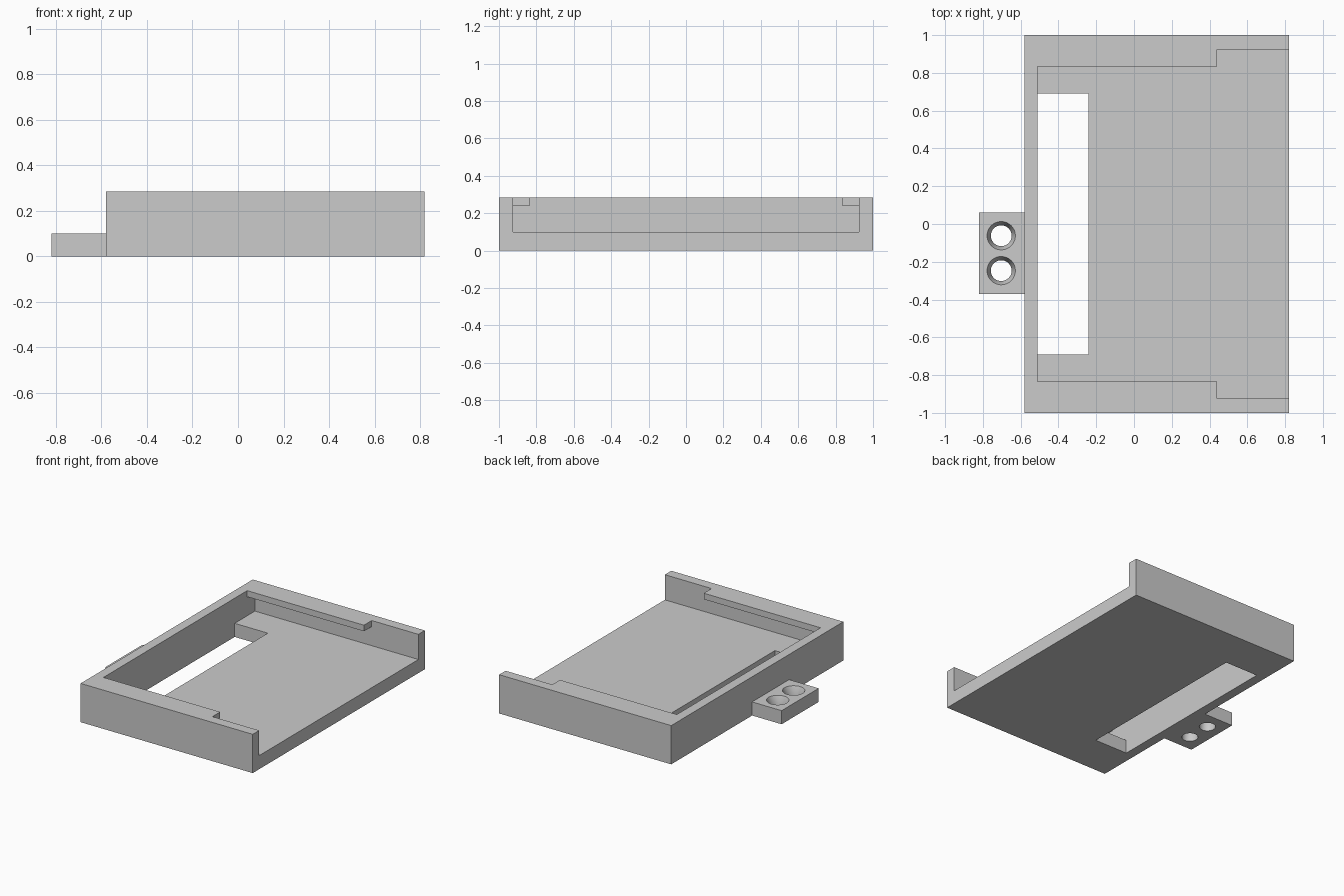
import bpy, bmesh
from mathutils import Vector

cube = bpy.data.objects.get("Cube")
if cube:
    bpy.data.objects.remove(cube, do_unlink=True)

grey = bpy.data.materials.new("plain grey")
grey.use_nodes = True
COLOUR = (0.6, 0.6, 0.6, 1)
grey.diffuse_color = COLOUR
grey.node_tree.nodes["Principled BSDF"].inputs["Base Color"].default_value = COLOUR


def finish(name, bm):
    mesh = bpy.data.meshes.new(name)
    bm.to_mesh(mesh)
    bm.free()
    mesh.materials.append(grey)
    obj = bpy.data.objects.new(name, mesh)
    bpy.context.collection.objects.link(obj)
    return obj


def box(name, low, high):
    low, high = Vector(low), Vector(high)
    bm = bmesh.new()
    bmesh.ops.create_cube(bm, size=1)
    for v in bm.verts:
        v.co = (low + high) / 2 + v.co * (high - low)
    return finish(name, bm)


def cone(name, x, y, z0, z1, r0, r1):
    bm = bmesh.new()
    bmesh.ops.create_cone(bm, cap_ends=True, segments=48, radius1=r0, radius2=r1, depth=z1 - z0)
    bmesh.ops.translate(bm, verts=bm.verts, vec=(x, y, (z0 + z1) / 2))
    return finish(name, bm)


def cut(target, cutter):
    mod = target.modifiers.new("cut", 'BOOLEAN')
    mod.operation = 'DIFFERENCE'
    mod.solver = 'EXACT'
    mod.object = cutter
    bpy.context.view_layer.objects.active = target
    bpy.ops.object.modifier_apply(modifier=mod.name)
    bpy.data.objects.remove(cutter, do_unlink=True)


BACK, OPEN = -0.58, 0.82      # closed and open ends of the tray
INNER = -0.51                 # inside of the end wall
FLOOR, LIP, TOP = 0.10, 0.24, 0.285

# Tray hollowed from one block, leaving overhanging lips on the side walls
tray = box("tray", (BACK, -1, 0), (OPEN, 1, TOP))
cut(tray, box("lower_cavity", (INNER, -0.925, FLOOR), (1, 0.925, LIP)))
cut(tray, box("upper_opening", (INNER, -0.835, FLOOR + 0.05), (1, 0.835, 0.4)))
cut(tray, box("open_end", (0.44, -0.925, FLOOR + 0.05), (1, 0.925, 0.4)))
cut(tray, box("floor_slot", (INNER, -0.69, -0.1), (-0.24, 0.69, 0.15)))

# Mounting tab with two countersunk holes
tab = box("mounting_tab", (-0.82, -0.37, 0), (BACK, 0.06, 0.10))
for y in (-0.062, -0.247):
    cut(tab, cone("screw_hole", -0.703, y, -0.1, 0.2, 0.055, 0.055))
    cut(tab, cone("countersink", -0.703, y, 0.05, 0.10 + 0.0001, 0.055, 0.075))

bpy.ops.object.select_all(action='DESELECT')
tab.select_set(True)
bpy.context.view_layer.objects.active = tab
bpy.ops.object.shade_smooth_by_angle()
